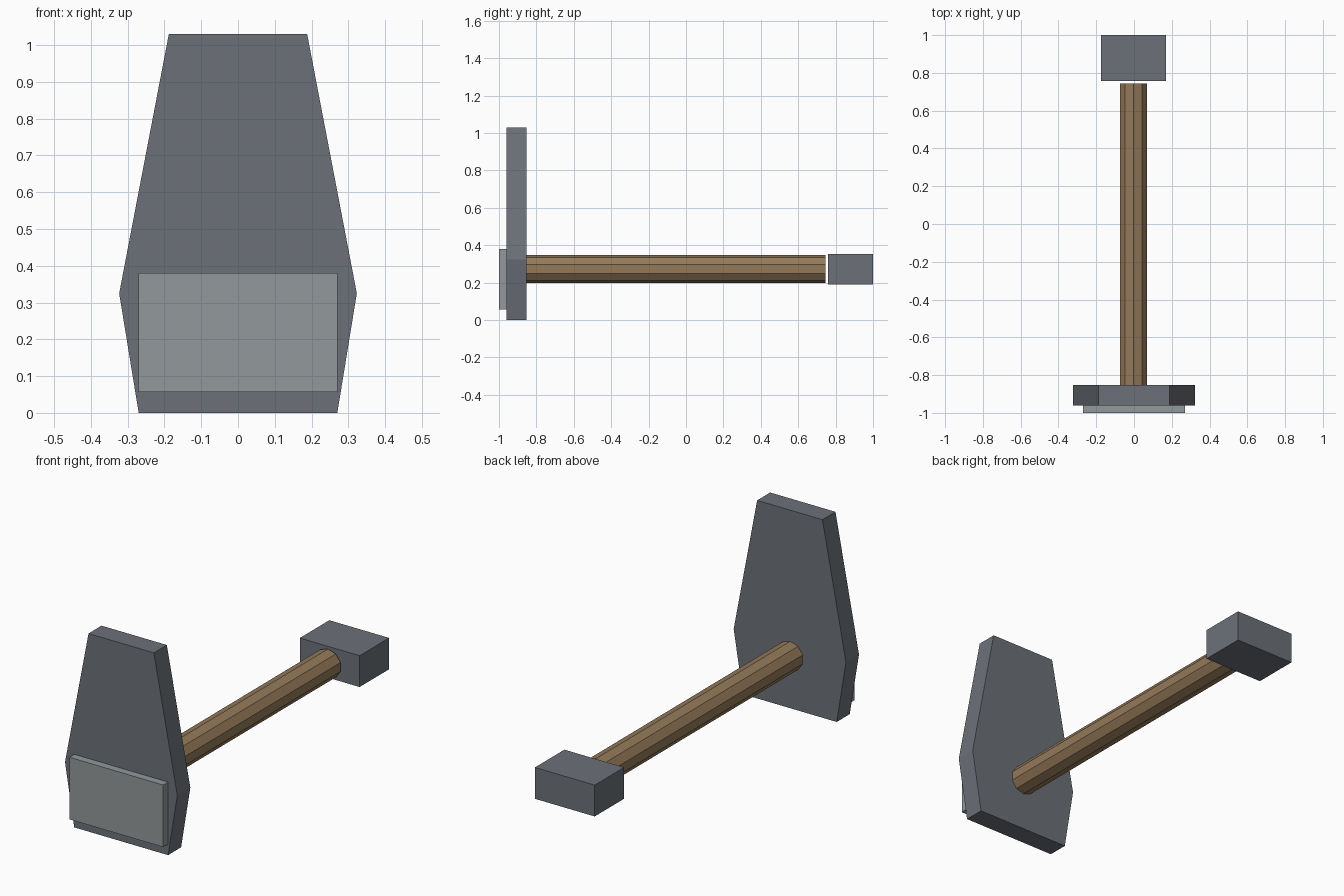
import bpy
import bmesh
import math
from mathutils import Matrix

cube = bpy.data.objects.get("Cube")
if cube:
    bpy.data.objects.remove(cube, do_unlink=True)


def material(name, rgb):
    linear = [((c / 255 + 0.055) / 1.055) ** 2.4 for c in rgb] + [1]
    mat = bpy.data.materials.new(name)
    mat.diffuse_color = linear
    mat.use_nodes = True
    mat.node_tree.nodes["Principled BSDF"].inputs["Base Color"].default_value = linear
    return mat


dark_steel = material("dark steel", (108, 113, 121))
light_steel = material("light steel", (146, 152, 155))
wood = material("brown wood", (148, 122, 90))


def finish(name, bm, mat):
    bmesh.ops.recalc_face_normals(bm, faces=bm.faces)
    mesh = bpy.data.meshes.new(name)
    bm.to_mesh(mesh)
    bm.free()
    mesh.materials.append(mat)
    obj = bpy.data.objects.new(name, mesh)
    bpy.context.collection.objects.link(obj)
    return obj


def slab(name, half_profile, y0, y1, mat, x=0):
    """Extrude a left-right symmetric outline of (half width, z) along y."""
    outline = half_profile + [(-w, z) for w, z in reversed(half_profile)]
    bm = bmesh.new()
    face = bm.faces.new([bm.verts.new((x + w, y0, z)) for w, z in outline])
    new = bmesh.ops.extrude_face_region(bm, geom=[face])["geom"]
    verts = [v for v in new if isinstance(v, bmesh.types.BMVert)]
    bmesh.ops.translate(bm, verts=verts, vec=(0, y1 - y0, 0))
    return finish(name, bm, mat)


# Tapered head plate and the raised striking face on its front
slab("head_plate", [(0.27, 0), (0.323, 0.325), (0.188, 1.03)], -0.96, -0.853, dark_steel)
slab("striking_face", [(0.27, 0.057), (0.27, 0.38)], -1, -0.96, light_steel)

# Ten-sided handle running back along y
start, end = -0.87, 0.745
bm = bmesh.new()
bmesh.ops.create_cone(
    bm, cap_ends=True, segments=10, radius1=0.075, radius2=0.075, depth=end - start,
    matrix=Matrix.Translation((-0.003, (start + end) / 2, 0.273))
    @ Matrix.Rotation(math.pi / 2, 4, "X") @ Matrix.Rotation(math.pi / 2, 4, "Z"))
# Put the polygon corners on the left and right sides
bmesh.ops.rotate(bm, verts=bm.verts, cent=(-0.003, 0, 0.273),
                 matrix=Matrix.Rotation(math.pi / 2, 3, "Y"))
handle = finish("handle", bm, wood)

# Pommel block just behind the handle
slab("pommel_block", [(0.172, 0.191), (0.172, 0.354)], 0.758, 1, dark_steel, x=-0.003)
